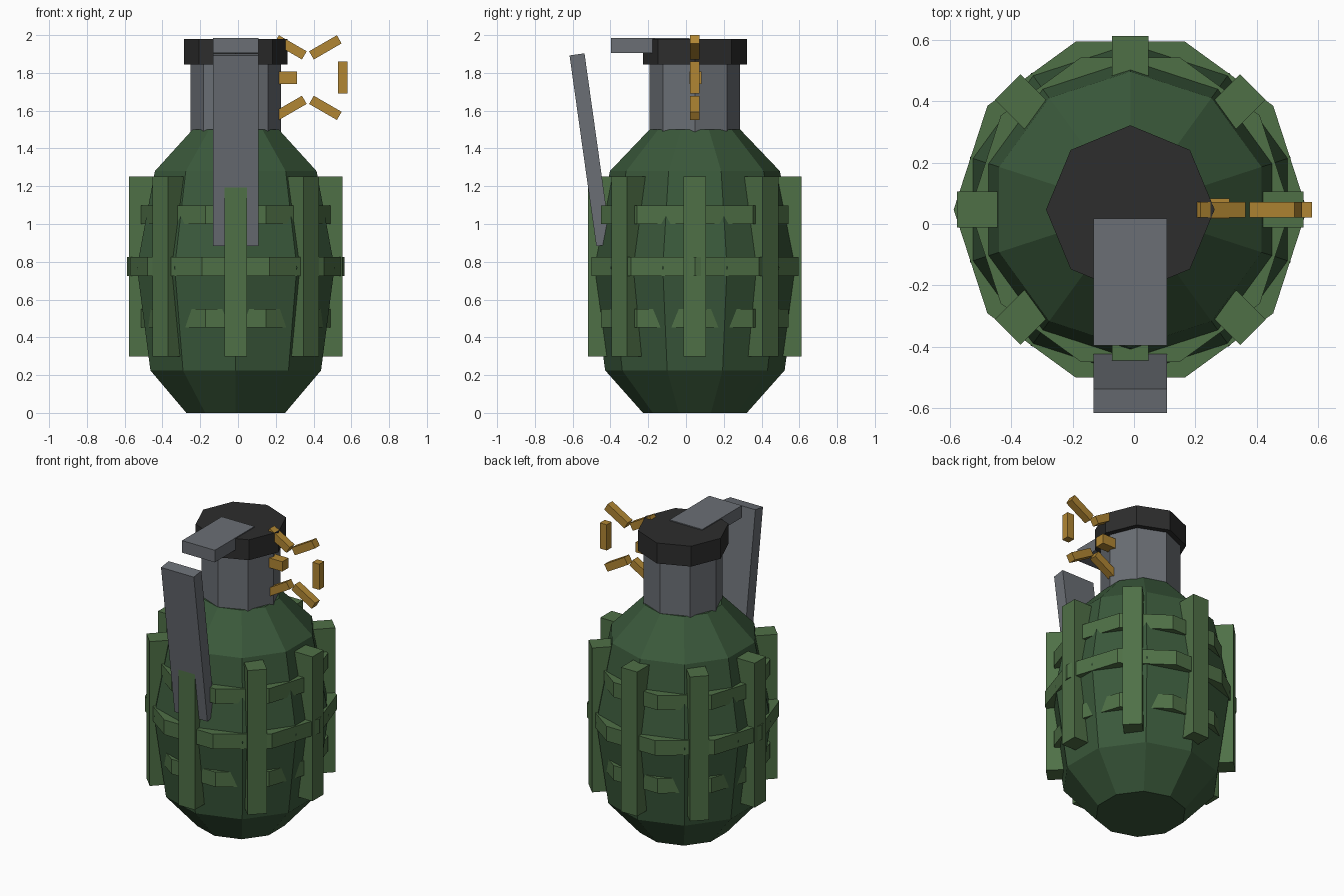
import bpy, bmesh
from math import sin, cos, pi, radians
from mathutils import Matrix, Vector

if "Cube" in bpy.data.objects:
    bpy.data.objects.remove(bpy.data.objects["Cube"], do_unlink=True)

AX, AY = -0.012, 0.047      # vertical axis of the body


def material(name, rgb):
    m = bpy.data.materials.new(name)
    m.use_nodes = True
    m.diffuse_color = (*rgb, 1)
    bsdf = next(n for n in m.node_tree.nodes if n.type == 'BSDF_PRINCIPLED')
    bsdf.inputs["Base Color"].default_value = (*rgb, 1)
    return m


dark_green = material("dark green", (0.042, 0.098, 0.043))
light_green = material("light green", (0.078, 0.162, 0.062))
steel = material("steel grey", (0.145, 0.158, 0.177))
black = material("cap black", (0.026, 0.026, 0.026))
brass = material("brass", (0.44, 0.24, 0.033))


def add_object(name, bm, mat):
    bmesh.ops.recalc_face_normals(bm, faces=bm.faces)
    mesh = bpy.data.meshes.new(name)
    bm.to_mesh(mesh)
    bm.free()
    mesh.materials.append(mat)
    ob = bpy.data.objects.new(name, mesh)
    bpy.context.collection.objects.link(ob)
    return ob


def lathe(name, profile, sides, start, mat):
    """Flat-sided solid from (radius, height) pairs."""
    bm = bmesh.new()
    rings = []
    for r, z in profile:
        angles = [start + 2 * pi * i / sides for i in range(sides)]
        rings.append([bm.verts.new((AX + r * cos(a), AY + r * sin(a), z)) for a in angles])
    for low, high in zip(rings, rings[1:]):
        for i in range(sides):
            j = (i + 1) % sides
            bm.faces.new((low[i], low[j], high[j], high[i]))
    bm.faces.new(rings[0])
    bm.faces.new(rings[-1])
    return add_object(name, bm, mat)


def box(name, centre, size, mat, angle=0, axis='Z'):
    bm = bmesh.new()
    m = (Matrix.Translation(Vector(centre)) @ Matrix.Rotation(angle, 4, axis)
         @ Matrix.Diagonal((*size, 1)))
    bmesh.ops.create_cube(bm, size=1, matrix=m)
    return add_object(name, bm, mat)


# Body, neck and cap
lathe("body", [(0.275, 0), (0.475, 0.225), (0.55, 0.77), (0.45, 1.28), (0.24, 1.5)],
      10, pi / 2, dark_green)
lathe("neck", [(0.24, 1.45), (0.24, 1.86)], 8, 0, steel)
lathe("cap", [(0.275, 1.845), (0.275, 1.98)], 8, 0, black)

# Horizontal bands
for label, r, z in (("lower", 0.522, 0.5), ("middle", 0.576, 0.775), ("upper", 0.522, 1.05)):
    lathe(label + "_band", [(r, z - 0.049), (r, z + 0.049)], 10, 0, light_green)

# Vertical ribs
for i in range(8):
    a = i * pi / 4
    box(f"rib_{i + 1}", (AX + 0.498 * cos(a), AY + 0.498 * sin(a), 0.775),
        (0.135, 0.118, 0.955), light_green, a)

# Lever and its top plate
box("lever", (AX, -0.506, 1.393), (0.24, 0.08, 1.02), steel, radians(8), 'X')
box("lever_plate", (AX, -0.189, 1.946), (0.24, 0.415, 0.08), steel)

# Pin and the six-piece pull ring
box("pin", (0.262, 0.05, 1.774), (0.1, 0.065, 0.065), brass)
for i in range(6):
    a = i * pi / 3
    box(f"ring_piece_{i + 1}", (0.37 + 0.185 * cos(a), AY, 1.775 + 0.185 * sin(a)),
        (0.05, 0.05, 0.17), brass, a, 'Y')
